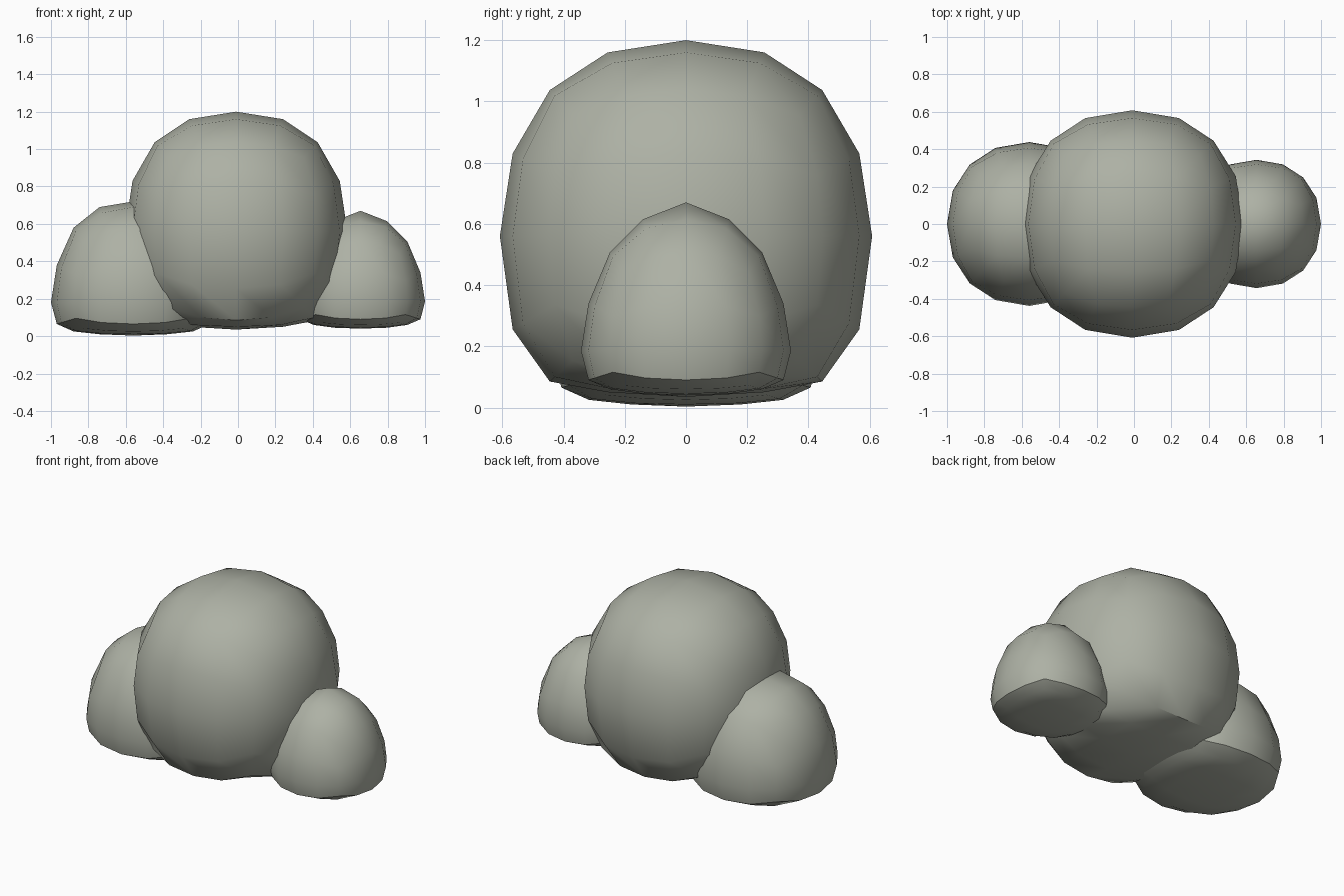
import bpy, bmesh, math

if "Cube" in bpy.data.objects:
    bpy.data.objects.remove(bpy.data.objects["Cube"])

stone = bpy.data.materials.new("grey_stone")
stone.diffuse_color = (0.42, 0.44, 0.375, 1)
stone.use_nodes = True
stone.node_tree.nodes["Principled BSDF"].inputs["Base Color"].default_value = stone.diffuse_color

# Heights of the rings of a unit ball, from the bottom pole to the top pole
LEVELS = [-1, -0.924, -0.707, -0.383, 0, 0.383, 0.707, 0.924, 1]


def height(t, zs):
    for i in range(8):
        if t <= LEVELS[i + 1] or i == 7:
            f = (t - LEVELS[i]) / (LEVELS[i + 1] - LEVELS[i])
            return zs[i] + f * (zs[i + 1] - zs[i])


def boulder(name, x, rx, ry, zs, power):
    """Ball made from a gridded cube, with its underside flattened."""
    bm = bmesh.new()
    bmesh.ops.create_cube(bm, size=2)
    bmesh.ops.subdivide_edges(bm, edges=bm.edges[:], cuts=3, use_grid_fill=True)
    for v in bm.verts:
        for i in range(3):
            v.co[i] = math.tan(v.co[i] * math.pi / 4)
        n = v.co.normalized()
        px, py = (math.copysign(abs(c) ** power, c) for c in n.xy)
        v.co = (x + rx * px, ry * py, height(n.z, zs))
    bmesh.ops.recalc_face_normals(bm, faces=bm.faces[:])
    mesh = bpy.data.meshes.new(name)
    bm.to_mesh(mesh)
    bm.free()
    mesh.materials.append(stone)
    ob = bpy.data.objects.new(name, mesh)
    bpy.context.collection.objects.link(ob)
    bpy.ops.object.select_all(action='DESELECT')
    ob.select_set(True)
    bpy.context.view_layer.objects.active = ob
    bpy.ops.object.shade_smooth_by_angle(angle=math.radians(42))


# Large middle boulder and the two smaller ones leaning into it
boulder("middle_boulder", -0.01, 0.595, 0.608,
        [0.035, 0.05, 0.085, 0.255, 0.56, 0.83, 1.037, 1.16, 1.2], 0.9)
boulder("left_boulder", -0.56, 0.44, 0.438,
        [0.003, 0.01, 0.025, 0.065, 0.18, 0.38, 0.58, 0.69, 0.72], 0.93)
boulder("right_boulder", 0.655, 0.345, 0.343,
        [0.04, 0.045, 0.06, 0.09, 0.185, 0.34, 0.507, 0.615, 0.67], 0.93)
